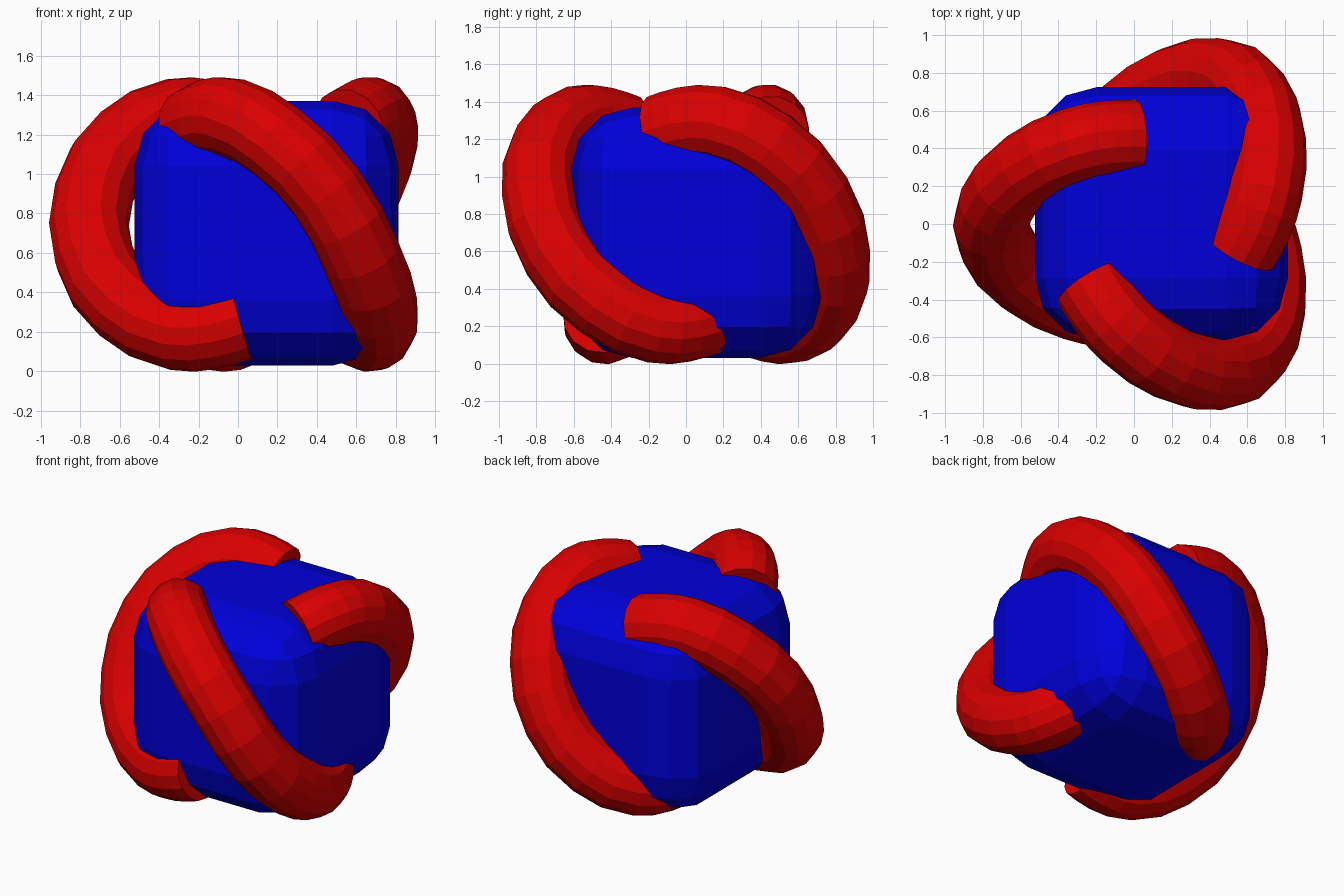
import bpy
import math
from mathutils import Matrix, Vector

if "Cube" in bpy.data.objects:
    bpy.data.objects.remove(bpy.data.objects["Cube"], do_unlink=True)

BLOCK_CENTRE = Vector((0.145, 0.055, 0.70))
ARM_CENTRE = Vector((0.115, 0.0, 0.745))


def make_material(name, colour):
    mat = bpy.data.materials.new(name)
    mat.use_nodes = True
    mat.diffuse_color = colour
    mat.node_tree.nodes["Principled BSDF"].inputs["Base Color"].default_value = colour
    return mat


red = make_material("red", (0.7, 0.0, 0.0, 1))
blue = make_material("blue", (0.0, 0.0, 0.7, 1))


# Rounded block in the middle
bpy.ops.mesh.primitive_cube_add(size=1.34, location=BLOCK_CENTRE)
body = bpy.context.object
body.name = "rounded_block"
body.data.materials.append(blue)
bevel = body.modifiers.new("rounding", "BEVEL")
bevel.width = 0.33
bevel.segments = 3
bpy.ops.object.modifier_apply(modifier="rounding")
bpy.ops.object.shade_flat()

# Half of an arm's path: outward, sideways, height; the other half is its half-turn
half = [(0.845, 0.1, 0.16), (0.68, 0.293, 0.415), (0.43, 0.415, 0.54),
        (0.26, 0.45, 0.535), (0.1, 0.455, 0.49)]
path = [(d, -t, z) for d, t, z in reversed(half)] + [(d, t, -z) for d, t, z in half]


def add_arm(name, angle):
    curve = bpy.data.curves.new(name, "CURVE")
    curve.dimensions = "3D"
    curve.bevel_depth = 0.203
    curve.bevel_resolution = 5
    curve.resolution_u = 2
    curve.use_fill_caps = True
    spline = curve.splines.new("BEZIER")
    spline.bezier_points.add(len(path) - 1)
    turn = Matrix.Rotation(angle, 3, "Z")
    for point, p in zip(spline.bezier_points, path):
        point.co = turn @ Vector(p) + ARM_CENTRE
        point.handle_left_type = point.handle_right_type = "AUTO"
    arm = bpy.data.objects.new(name, curve)
    bpy.context.collection.objects.link(arm)
    curve.materials.append(red)
    bpy.ops.object.select_all(action="DESELECT")
    arm.select_set(True)
    bpy.context.view_layer.objects.active = arm
    bpy.ops.object.convert(target="MESH")
    bpy.ops.object.shade_flat()


# Three arms wrapped around the block
for i, label in enumerate(("front_arm", "back_arm", "left_arm")):
    add_arm(label, math.radians(300 + 120 * i))
